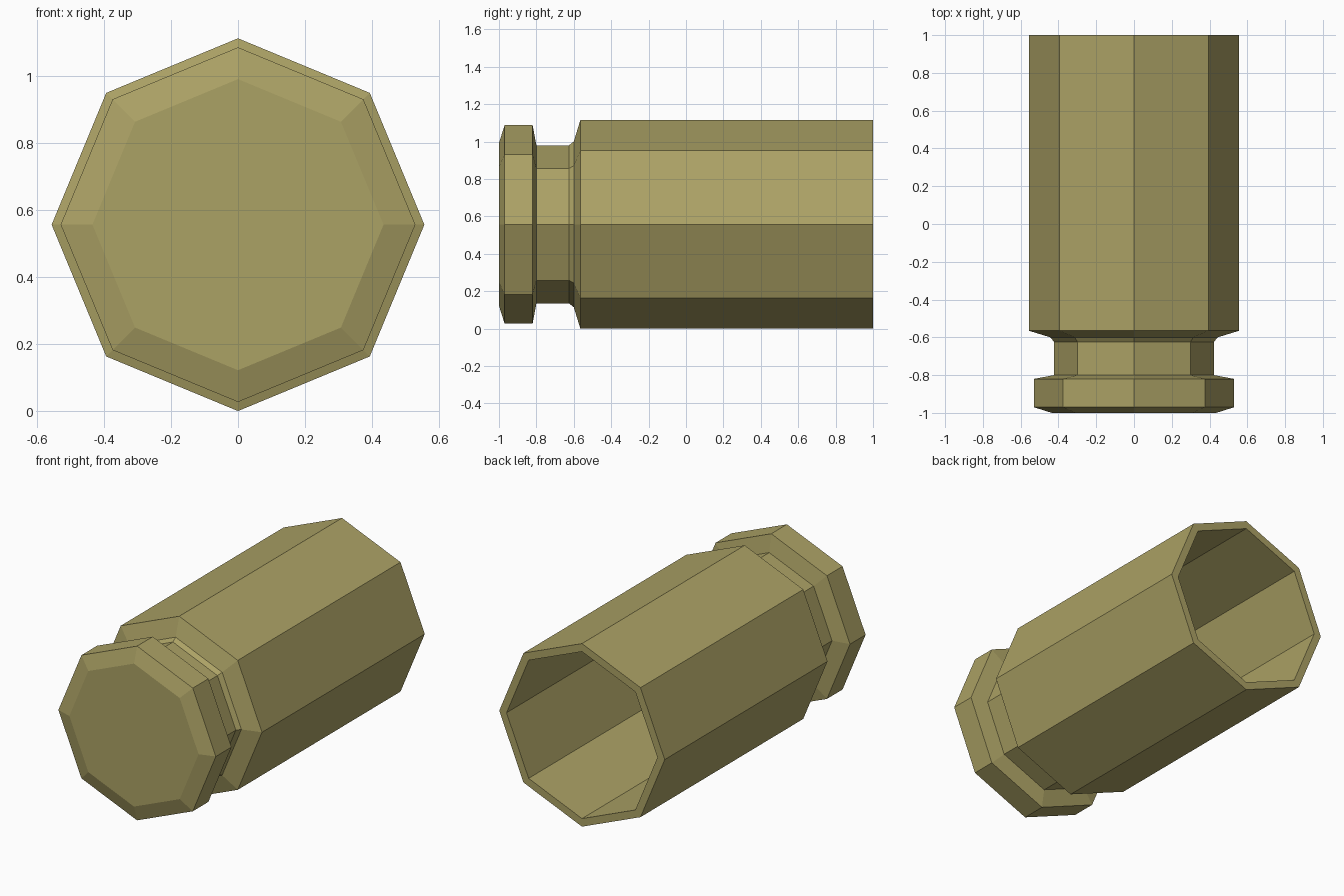
import bpy, bmesh, math

if "Cube" in bpy.data.objects:
    bpy.data.objects.remove(bpy.data.objects["Cube"])

SIDES = 8
R = 0.557          # body radius, also the height of the axis above the ground

# Lathe profile along the axis: (y, radius)
PROFILE = [
    (-1.00, 0.435), (-0.97, 0.53), (-0.82, 0.53),      # rim with front chamfer
    (-0.80, 0.423), (-0.625, 0.423),                   # extractor groove
    (-0.60, 0.443), (-0.565, R),                       # flare up to the body
    (1.00, R), (1.00, 0.508),                          # body wall and open mouth
    (-0.55, 0.508),                                    # hollow interior
]

mat = bpy.data.materials.new("brass")
mat.diffuse_color = (0.41, 0.36, 0.13, 1)
mat.use_nodes = True
mat.node_tree.nodes["Principled BSDF"].inputs["Base Color"].default_value = mat.diffuse_color


def lathe(name, profile):
    bm = bmesh.new()
    rings = []
    for y, r in profile:
        rings.append([bm.verts.new((r * math.cos(2 * math.pi * i / SIDES), y,
                                    R + r * math.sin(2 * math.pi * i / SIDES)))
                      for i in range(SIDES)])
    for a, b in zip(rings, rings[1:]):
        for i in range(SIDES):
            j = (i + 1) % SIDES
            bm.faces.new((a[i], a[j], b[j], b[i]))
    # Front cap and floor of the hollow
    bm.faces.new(rings[0])
    bm.faces.new(rings[-1])
    bmesh.ops.recalc_face_normals(bm, faces=bm.faces)
    mesh = bpy.data.meshes.new(name)
    bm.to_mesh(mesh)
    bm.free()
    obj = bpy.data.objects.new(name, mesh)
    bpy.context.collection.objects.link(obj)
    mesh.materials.append(mat)
    return obj


lathe("empty_casing", PROFILE)
